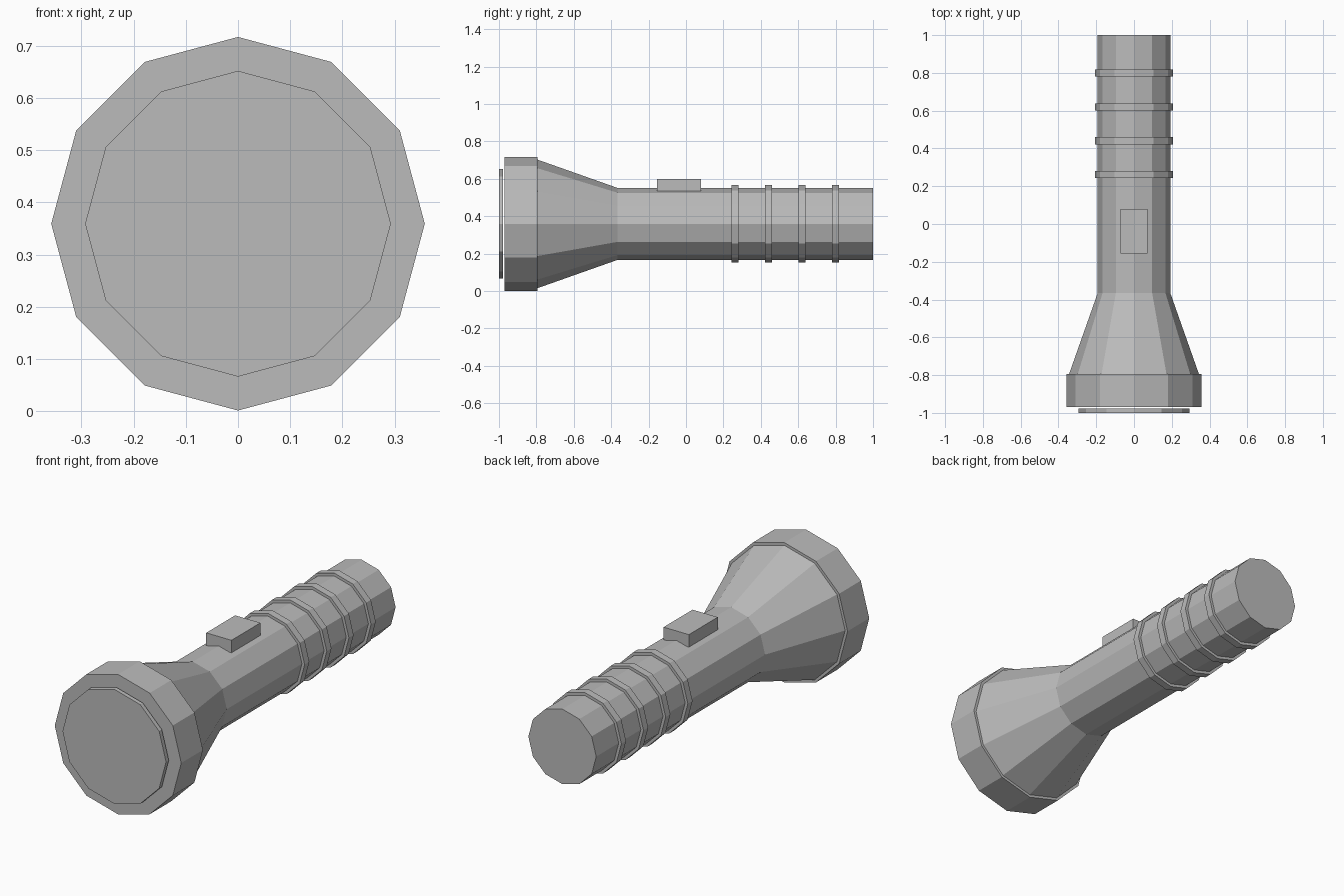
import bpy
import math

cube = bpy.data.objects.get("Cube")
if cube:
    bpy.data.objects.remove(cube, do_unlink=True)

SIDES = 12
AXIS_Z = 0.359

grey = bpy.data.materials.new("plain grey")
grey.use_nodes = True
colour = (0.5, 0.5, 0.5, 1)
grey.diffuse_color = colour
grey.node_tree.nodes["Principled BSDF"].inputs["Base Color"].default_value = colour


def finish(name):
    obj = bpy.context.object
    obj.name = obj.data.name = name
    obj.data.materials.append(grey)
    return obj


def barrel(name, y_front, y_back, r_front, r_back):
    """Twelve-sided closed section lying along y."""
    bpy.ops.mesh.primitive_cone_add(
        vertices=SIDES, radius1=r_back, radius2=r_front,
        depth=y_back - y_front,
        location=(0, (y_front + y_back) / 2, AXIS_Z),
        rotation=(math.pi / 2, 0, 0))
    return finish(name)


# Lens disc, standing just ahead of the head rim
barrel("lens", -1.0, -0.978, 0.293, 0.293)

# Head rim and flared reflector housing
barrel("head_rim", -0.97, -0.795, 0.358, 0.358)
barrel("head_cone", -0.795, -0.365, 0.344, 0.192)

# Handle tube
barrel("handle", -0.365, 1.0, 0.192, 0.192)

# Evenly spaced grip rings
for i in range(4):
    y = 0.262 + i * 0.179
    barrel(f"grip_ring_{i + 1}", y - 0.019, y + 0.019, 0.207, 0.207)

# Switch on top of the handle
bpy.ops.mesh.primitive_cube_add(size=1, location=(0, -0.038, 0.567))
switch = finish("switch")
switch.scale = (0.143, 0.234, 0.064)
